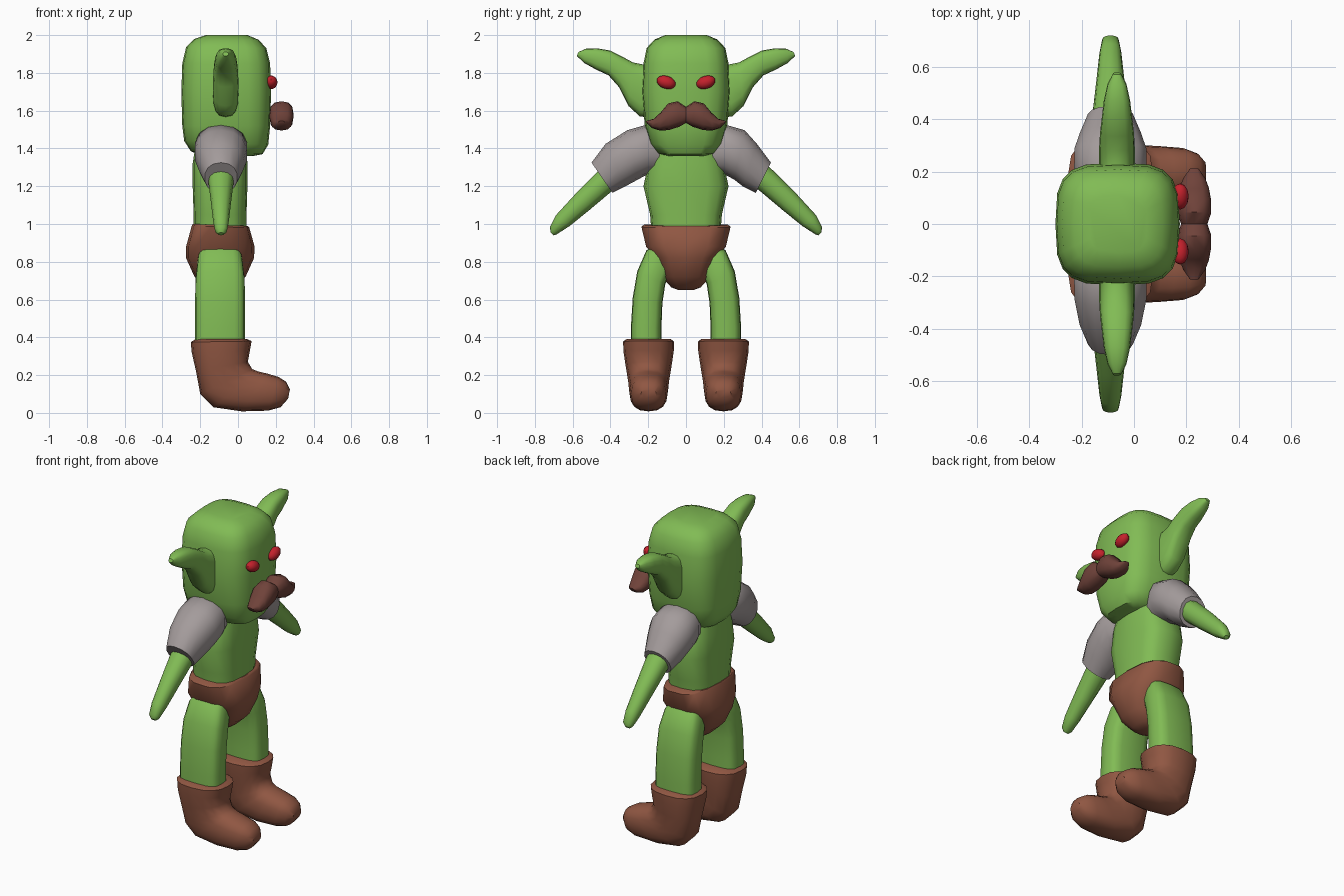
import bpy, bmesh, math
from mathutils import Vector


def material(name, rgb):
    m = bpy.data.materials.new(name)
    m.diffuse_color = (*rgb, 1)
    return m


GREEN = material("green_skin", (0.22, 0.50, 0.09))
BROWN = material("brown_leather", (0.28, 0.095, 0.055))
HAIR = material("dark_brown_hair", (0.16, 0.055, 0.042))
GREY = material("grey_cloth", (0.37, 0.33, 0.33))
RED = material("red_eye", (0.55, 0.015, 0.025))


def finish(bm, name, mat, angle=40):
    bmesh.ops.recalc_face_normals(bm, faces=bm.faces)
    me = bpy.data.meshes.new(name)
    bm.to_mesh(me)
    bm.free()
    me.materials.append(mat)
    ob = bpy.data.objects.new(name, me)
    bpy.context.collection.objects.link(ob)
    bpy.ops.object.select_all(action='DESELECT')
    ob.select_set(True)
    bpy.context.view_layer.objects.active = ob
    bpy.ops.object.shade_smooth_by_angle(angle=math.radians(angle))
    return ob


def loft(name, mat, plane, rings, offset=0.0, power=2.0, side=1, n=16, angle=40):
    """Skin over rings; a ring is (a1, z1, a2, z2, half_width) measured in
    the xz or yz plane, its half width running along the remaining axis."""
    bm = bmesh.new()
    loops = []
    for a1, z1, a2, z2, w in rings:
        loop = []
        for i in range(n):
            t = 2 * math.pi * i / n
            c = math.copysign(abs(math.cos(t)) ** (2 / power), math.cos(t))
            s = math.copysign(abs(math.sin(t)) ** (2 / power), math.sin(t))
            a = (a1 + a2) / 2 + (a1 - a2) / 2 * c
            z = (z1 + z2) / 2 + (z1 - z2) / 2 * c
            o = offset + w * s
            x, y = (a, o) if plane == "xz" else (o, a)
            loop.append(bm.verts.new(Vector((x, y * side, z))))
        loops.append(loop)
    for A, B in zip(loops, loops[1:]):
        for i in range(n):
            j = (i + 1) % n
            bm.faces.new((A[i], A[j], B[j], B[i]))
    bm.faces.new(loops[0])
    bm.faces.new(loops[-1])
    return finish(bm, name, mat, angle)


# head: rounded block tapering to the chin
loft("head", GREEN, "xz", [
    (-0.19, 1.36, 0.08, 1.36, 0.10), (-0.25, 1.385, 0.13, 1.37, 0.15),
    (-0.285, 1.44, 0.16, 1.42, 0.19), (-0.295, 1.52, 0.17, 1.52, 0.218),
    (-0.30, 1.70, 0.175, 1.70, 0.234), (-0.295, 1.85, 0.17, 1.85, 0.225),
    (-0.275, 1.935, 0.15, 1.93, 0.208), (-0.23, 1.98, 0.11, 1.975, 0.165),
    (-0.17, 2.0, 0.05, 2.0, 0.11)], power=3.4, n=20)

# torso
loft("torso", GREEN, "xz", [
    (-0.235, 0.92, 0.045, 0.92, 0.18), (-0.235, 1.05, 0.045, 1.05, 0.19),
    (-0.24, 1.20, 0.05, 1.20, 0.225), (-0.24, 1.32, 0.05, 1.32, 0.20),
    (-0.22, 1.45, 0.04, 1.45, 0.16)], power=3)

# shorts: flared band closing below into a rounded flap
loft("shorts", BROWN, "xz", [
    (-0.24, 1.0, 0.05, 0.99, 0.225), (-0.245, 0.99, 0.06, 0.98, 0.24),
    (-0.275, 0.88, 0.088, 0.88, 0.215), (-0.275, 0.82, 0.085, 0.82, 0.165),
    (-0.23, 0.72, 0.04, 0.72, 0.13), (-0.17, 0.665, -0.02, 0.665, 0.08),
    (-0.13, 0.65, -0.06, 0.65, 0.04)], offset=0, power=2.7, n=14)

for side, label in ((1, "left"), (-1, "right")):
    # pointed ear, curling outward at the tip
    loft(label + "_ear", GREEN, "yz", [
        (0.17, 1.84, 0.17, 1.56, 0.066), (0.23, 1.845, 0.245, 1.57, 0.068),
        (0.28, 1.855, 0.305, 1.625, 0.068), (0.335, 1.885, 0.355, 1.725, 0.065),
        (0.40, 1.918, 0.41, 1.787, 0.058), (0.47, 1.93, 0.475, 1.817, 0.05),
        (0.53, 1.928, 0.54, 1.853, 0.036), (0.57, 1.91, 0.578, 1.89, 0.015)],
        offset=-0.065, power=2.8, side=side)

    # short sleeve (the one on the +y side is slightly shorter)
    ey, ly = (0.45, 0.37) if side > 0 else (0.50, 0.39)
    loft(label + "_sleeve", GREY, "yz", [
        (0.10, 1.49, 0.12, 1.27, 0.10), (0.20, 1.528, 0.20, 1.265, 0.142),
        (0.31, 1.497, 0.255, 1.235, 0.14), (ey - 0.075, 1.425, ly - 0.07, 1.20, 0.12),
        (ey, 1.325, ly, 1.165, 0.088)], offset=-0.09, power=2.2, side=side, n=14)

    # tapering arm
    loft(label + "_arm", GREEN, "yz", [
        (0.36, 1.37, 0.28, 1.26, 0.075), (0.465, 1.28, 0.385, 1.18, 0.068),
        (0.58, 1.165, 0.51, 1.075, 0.054), (0.69, 1.045, 0.615, 0.99, 0.042),
        (0.72, 0.985, 0.685, 0.945, 0.032), (0.717, 0.955, 0.70, 0.94, 0.015)],
        offset=-0.09, power=2.2, side=side, n=12)

    # bowed leg
    loft(label + "_leg", GREEN, "yz", [
        (0.13, 0.30, 0.29, 0.30, 0.132), (0.13, 0.45, 0.292, 0.45, 0.132),
        (0.125, 0.58, 0.282, 0.61, 0.132), (0.11, 0.68, 0.258, 0.75, 0.13),
        (0.08, 0.76, 0.21, 0.86, 0.118), (0.05, 0.80, 0.14, 0.91, 0.09)],
        offset=-0.095, power=3.5, side=side)

    # boot: rings sweep down the shaft, round the heel and out to the toe
    loft(label + "_boot", BROWN, "xz", [
        (-0.225, 0.39, 0.05, 0.39, 0.118), (-0.25, 0.375, 0.072, 0.38, 0.135),
        (-0.245, 0.32, 0.063, 0.33, 0.133), (-0.222, 0.22, 0.052, 0.27, 0.121),
        (-0.20, 0.10, 0.075, 0.232, 0.108), (-0.13, 0.03, 0.105, 0.22, 0.104),
        (0.02, 0.008, 0.155, 0.208, 0.10), (0.16, 0.012, 0.215, 0.19, 0.092),
        (0.225, 0.03, 0.255, 0.165, 0.072), (0.265, 0.075, 0.275, 0.125, 0.04)],
        offset=0.198, power=2.5, side=side)

    # moustache lobe, thick at the nose and drooping to a point
    loft(label + "_moustache", HAIR, "yz", [
        (0.0, 1.62, 0.0, 1.535, 0.05), (0.045, 1.65, 0.035, 1.515, 0.064),
        (0.095, 1.638, 0.09, 1.497, 0.064), (0.135, 1.59, 0.14, 1.495, 0.056),
        (0.17, 1.557, 0.18, 1.508, 0.042), (0.213, 1.545, 0.21, 1.535, 0.016)],
        offset=0.23, power=2.5, side=side, n=12)

    # slanted eye
    bm = bmesh.new()
    bmesh.ops.create_uvsphere(bm, u_segments=12, v_segments=8, radius=1)
    tilt = math.radians(18)
    for v in bm.verts:
        x, y, z = v.co.x * 0.033, v.co.y * 0.052, v.co.z * 0.034
        v.co = (0.176 + x,
                side * (0.105 + y * math.cos(tilt) - z * math.sin(tilt)),
                1.75 + y * math.sin(tilt) + z * math.cos(tilt))
    finish(bm, label + "_eye", RED)
